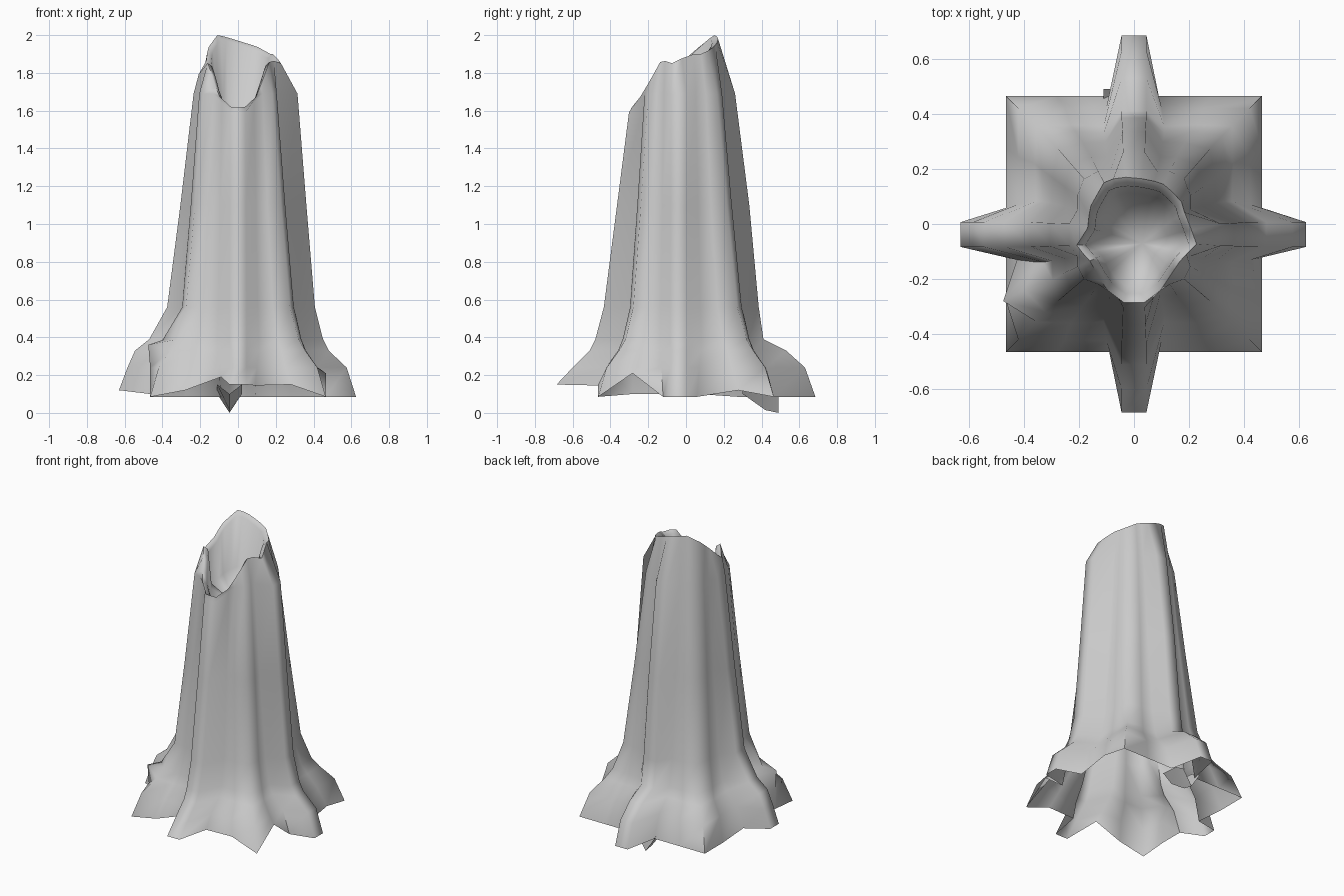
import bpy, math

if "Cube" in bpy.data.objects:
    bpy.data.objects.remove(bpy.data.objects["Cube"])

CX, CY = 0.0, -0.06      # axis of the trunk top
SIDES = [(1, 0), (0, 1), (-1, 0), (0, -1)]


def outline(ridges, foot, lat, mid, mid_lat, corner, w):
    """Eight-lobed section: four flat-ended ridges (E, N, W, S) and four corners."""
    pts = []
    for k in range(4):
        a, b = SIDES[k], SIDES[(k + 1) % 4]
        local = [(ridges[k], w), (foot, lat), (mid, mid_lat), (corner, corner),
                 (mid_lat, mid), (lat, foot), (w, ridges[(k + 1) % 4])]
        for u, v in local:
            x, y = a[0] * u + b[0] * v, a[1] * u + b[1] * v
            y -= 0.045 * max(0, 1 - abs(y) / 0.3)   # side roots sit slightly forward
            pts.append((x, y))
    return pts


def make(name, verts, faces, angle=80):
    me = bpy.data.meshes.new(name)
    me.from_pydata(verts, [], faces)
    ob = bpy.data.objects.new(name, me)
    bpy.context.collection.objects.link(ob)
    bpy.ops.object.select_all(action='DESELECT')
    ob.select_set(True)
    bpy.context.view_layer.objects.active = ob
    bpy.ops.object.shade_smooth_by_angle(angle=math.radians(angle))
    return ob


def loft(rings):
    n = len(rings[0])
    verts = [p for r in rings for p in r]
    faces = [(i * n + j, i * n + (j + 1) % n, (i + 1) * n + (j + 1) % n, (i + 1) * n + j)
             for i in range(len(rings) - 1) for j in range(n)]
    return verts, faces


# Jagged broken rim, counter-clockwise from the right
RIM = [(.23, -.07, 1.85), (.19, .02, 1.90), (.17, .09, 1.90), (.10, .15, 1.94),
       (.0, .17, 1.97), (-.06, .17, 1.99), (-.11, .15, 2.0), (-.16, .06, 1.93),
       (-.17, -.03, 1.85), (-.21, -.08, 1.79), (-.155, -.14, 1.86), (-.13, -.19, 1.75),
       (-.09, -.25, 1.66), (-.045, -.285, 1.62), (.045, -.285, 1.62), (.09, -.25, 1.66),
       (.13, -.19, 1.76), (.17, -.13, 1.87)]


def turn(p):
    return math.atan2(p[1] - CY, p[0] - CX) % math.tau


def rim_at(p):
    """Rim point lying in the same direction as p."""
    t = turn(p)
    table = sorted((turn(q), q) for q in RIM)
    table = [(table[-1][0] - math.tau, table[-1][1])] + table + [(table[0][0] + math.tau, table[0][1])]
    for (t0, a), (t1, b) in zip(table, table[1:]):
        if t0 <= t <= t1:
            f = (t - t0) / max(t1 - t0, 1e-6)
            return tuple(a[i] + (b[i] - a[i]) * f for i in range(3))


# Ragged bottom edge heights, in outline order
hem = [.085, .085, .12, .085, .085, .085, .085,
       .085, .085, .085, .085, .085, .10, .12,
       .12, .10, .10, .085, .12, .19, .15,
       .15, .145, .15, .085, .21, .085, .085]
base = outline((.625, .685, .63, .685), .465, .09, .465, .28, .465, .045)
rings = [[(x, y, z) for (x, y), z in zip(base, hem)]]

# Flared roots and fluted trunk
levels = [(.24, (.575, .63, .585, .60), .425, .10, .42, .25, .42, .045),
          (.33, (.48, .53, .545, .51), .355, .11, .36, .23, .355, .045),
          (.39, (.45, .41, .47, .48), .33, .11, .335, .21, .32, .045),
          (.56, (.407, .385, .375, .435), .298, .105, .295, .185, .275, .045),
          (1.1, (.362, .335, .305, .365), .25, .095, .25, .155, .228, .042)]
for z, *args in levels:
    rings.append([(x, y, z) for x, y in outline(*args)])

# Bulge of the bark beside the left root
BULGE = 16
rings[1][BULGE] = (-.465, -.28, .24)
rings[2][BULGE] = (-.475, -.28, .36)
rings[3][BULGE] = (-.40, -.24, .385)

# Shoulder and broken rim
shoulder = outline((.315, .265, .235, .302), .205, .085, .205, .13, .182, .04)
rim = [rim_at(p) for p in shoulder]
rings.append([(x, y, min(1.69, r[2] - .03)) for (x, y), r in zip(shoulder, rim)])
rings.append(rim)

# Hollow inside the top
for s, drop in ((.86, .02), (.75, .7)):
    rings.append([(.02 + (x - .02) * s, -.06 + (y + .06) * s,
                   z - drop * (z - 1.5 if drop > .5 else 1)) for x, y, z in rim])
verts, faces = loft(rings)
n = len(rim)
start = len(verts) - n
verts.append((.03, -.07, 1.49))
faces += [(start + j, start + (j + 1) % n, len(verts) - 1) for j in range(n)]
make("stump_trunk", verts, faces)

# Small folded root tucked under the back
v = []
for y, top, tip in ((.30, .15, .10), (.42, .14, .015), (.49, .10, 0.0)):
    v += [(-.11, y, top), (-.045, y, tip), (.02, y, top)]
make("back_root_tip", v, [(0, 1, 4, 3), (1, 2, 5, 4), (3, 4, 7, 6), (4, 5, 8, 7)])
